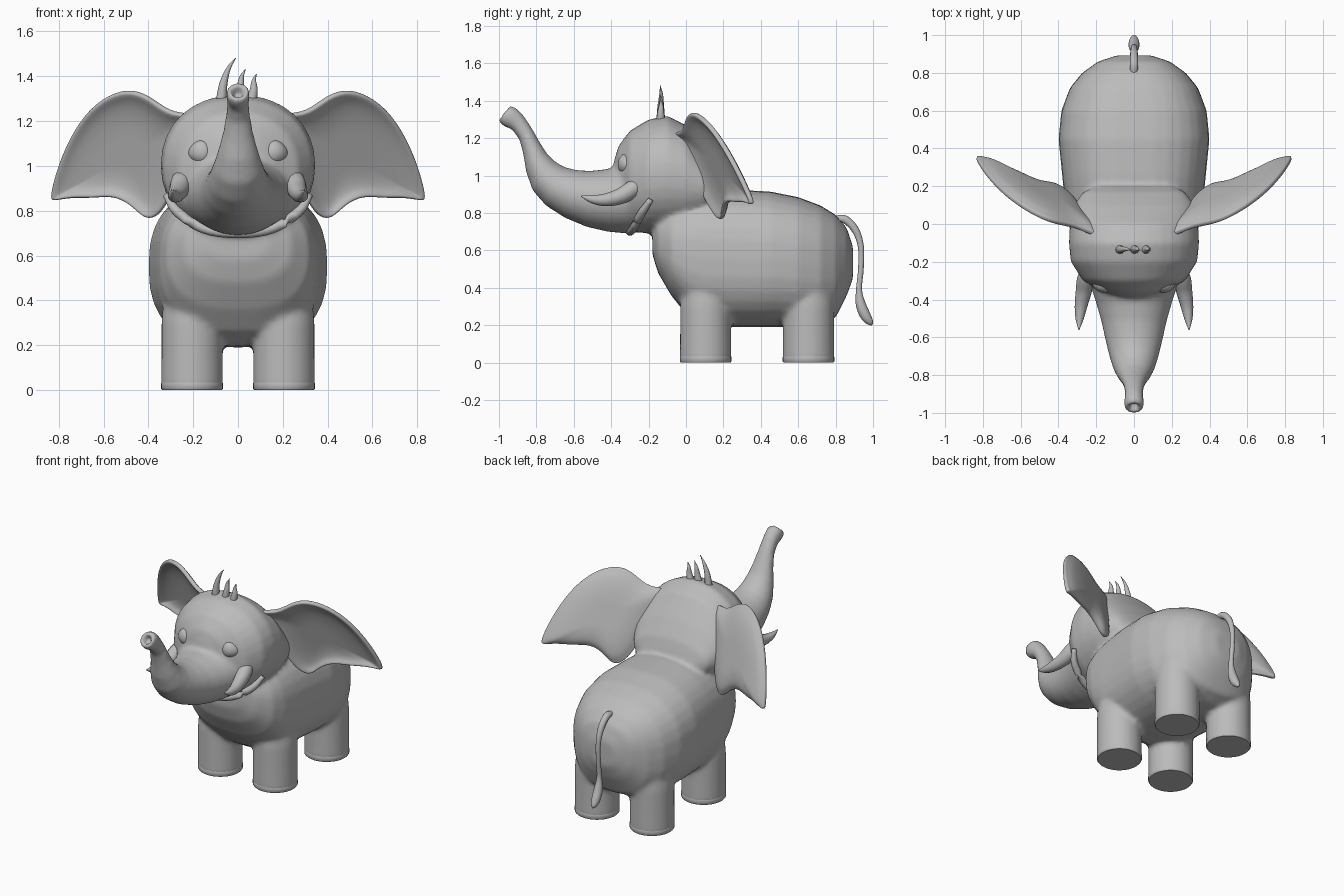
import bpy, bmesh, math
from mathutils import Vector

if "Cube" in bpy.data.objects:
    bpy.data.objects.remove(bpy.data.objects["Cube"])

grey = bpy.data.materials.new("elephant_grey")
grey.diffuse_color = (0.5, 0.5, 0.5, 1)
grey.use_nodes = True
grey.node_tree.nodes["Principled BSDF"].inputs["Base Color"].default_value = grey.diffuse_color


def make(name, bm):
    bmesh.ops.recalc_face_normals(bm, faces=bm.faces[:])
    me = bpy.data.meshes.new(name)
    bm.to_mesh(me)
    bm.free()
    me.materials.append(grey)
    for p in me.polygons:
        p.use_smooth = True
    ob = bpy.data.objects.new(name, me)
    bpy.context.collection.objects.link(ob)
    return ob


def skin(bm, rings):
    """Bridge rings of points and close both ends."""
    vr = [[bm.verts.new(p) for p in r] for r in rings]
    n = len(vr[0])
    for a, b in zip(vr, vr[1:]):
        for i in range(n):
            j = (i + 1) % n
            bm.faces.new((a[i], a[j], b[j], b[i]))
    bm.faces.new(vr[0])
    bm.faces.new(vr[-1])


def oval(bottom, top, w, e=2.0, n=32):
    """Superellipse ring between two (y, z) points with half width w."""
    c = Vector((0, (bottom[0] + top[0]) / 2, (bottom[1] + top[1]) / 2))
    up = Vector((0, top[0], top[1])) - c
    pts = []
    for i in range(n):
        t = 2 * math.pi * i / n
        s, k = math.sin(t), math.cos(t)
        px = math.copysign(abs(k) ** (2 / e), k) * w
        pu = math.copysign(abs(s) ** (2 / e), s)
        pts.append(c + Vector((px, 0, 0)) + up * pu)
    return pts


def smooth_path(pts, steps=5):
    """Catmull-Rom through (x, y, z, radius) points."""
    p = [Vector(q) for q in pts]
    p = [2 * p[0] - p[1]] + p + [2 * p[-1] - p[-2]]
    out = []
    for i in range(1, len(p) - 2):
        a, b, c, d = p[i - 1:i + 3]
        for s in range(steps):
            t = s / steps
            out.append(0.5 * (2 * b + (c - a) * t + (2 * a - 5 * b + 4 * c - d) * t * t
                              + (3 * b - a - 3 * c + d) * t ** 3))
    return out + [p[-2]]


def tube(name, pts, n=12):
    path = smooth_path(pts)
    rings = []
    for i, q in enumerate(path):
        d = (path[min(i + 1, len(path) - 1)] - path[max(i - 1, 0)]).to_3d().normalized()
        ref = Vector((1, 0, 0)) if abs(d.x) < 0.8 else Vector((0, 1, 0))
        u = d.cross(ref).normalized()
        v = d.cross(u)
        r = max(q[3], 0.002)
        rings.append([q.to_3d() + r * (u * math.cos(2 * math.pi * k / n) + v * math.sin(2 * math.pi * k / n))
                      for k in range(n)])
    bm = bmesh.new()
    skin(bm, rings)
    return make(name, bm)


# Body, head, trunk and legs, fused into one smooth skin
bm = bmesh.new()
body = [(-.18, .58, .74, .14), (-.15, .48, .80, .24), (-.08, .36, .85, .32), (0, .26, .89, .35),
        (.1, .20, .915, .365), (.25, .19, .925, .38), (.45, .19, .915, .40), (.6, .19, .885, .385),
        (.72, .20, .84, .34), (.8, .24, .79, .275), (.86, .36, .72, .19), (.893, .45, .62, .09)]
skin(bm, [oval((y, a), (y, b), w, 2.5) for y, a, b, w in body])
head = [(-.385, .83, 1.08, .08), (-.36, .75, 1.16, .16), (-.3, .70, 1.24, .27), (-.2, .69, 1.30, .335),
        (-.1, .69, 1.32, .345), (0, .70, 1.27, .34), (.1, .75, 1.14, .32), (.17, .80, 1.03, .27),
        (.2, .85, .95, .2)]
skin(bm, [oval((y, a), (y, b), w, 2.15) for y, a, b, w in head])
trunk = [((-.22, .70), (-.25, 1.08), .25), ((-.32, .69), (-.34, 1.06), .23), ((-.42, .70), (-.42, 1.035), .20),
         ((-.53, .725), (-.51, 1.025), .172), ((-.65, .775), (-.59, 1.03), .15), ((-.75, .84), (-.65, 1.045), .13),
         ((-.82, .92), (-.70, 1.075), .11), ((-.855, 1.02), (-.745, 1.12), .088),
         ((-.87, 1.11), (-.785, 1.185), .068), ((-.89, 1.19), (-.83, 1.265), .054),
         ((-.93, 1.245), (-.87, 1.325), .049), ((-.98, 1.265), (-.91, 1.365), .053),
         ((-1.008, 1.295), (-.945, 1.375), .053), ((-.998, 1.312), (-.955, 1.36), .03),
         ((-.955, 1.285), (-.925, 1.325), .025)]
skin(bm, [oval(a, b, w) for a, b, w in trunk])
for sx in (-1, 1):
    for cy in (.105, .655):
        leg = [(.01, .138), (.15, .137), (.3, .137), (.42, .125), (.5, .09)]
        skin(bm, [[Vector((sx * .205 + r * math.cos(k * math.pi / 16), cy + r * math.sin(k * math.pi / 16), z))
                   for k in range(32)] for z, r in leg])
skin_ob = make("body_head_and_trunk", bm)
m = skin_ob.modifiers.new("fuse", 'REMESH')
m.mode = 'VOXEL'
m.voxel_size = 0.014
m.use_smooth_shade = True
m = skin_ob.modifiers.new("soften", 'SMOOTH')
m.factor = 0.5
m.iterations = 8

# Flat foot soles
for sx, side in ((-1, "left"), (1, "right")):
    for cy, end in ((.105, "front"), (.655, "rear")):
        bm = bmesh.new()
        prof = [(0, .133), (.006, .138), (.03, .138), (.045, .132)]
        skin(bm, [[Vector((sx * .205 + r * math.cos(k * math.pi / 16), cy + r * math.sin(k * math.pi / 16), z))
                   for k in range(32)] for z, r in prof])
        ob = make(f"{end}_{side}_foot", bm)
        bpy.context.view_layer.objects.active = ob
        ob.select_set(True)
        bpy.ops.object.shade_smooth_by_angle(angle=math.radians(40))
        ob.select_set(False)

# Ears: cupped sheets with a rim that curls forward
outline = [(.15, 1.24), (.29, 1.225), (.38, 1.30), (.47, 1.345), (.58, 1.32), (.69, 1.23), (.775, 1.08),
           (.825, .93), (.838, .855), (.825, .842), (.75, .86), (.65, .855), (.56, .868), (.48, .83),
           (.42, .765), (.37, .765), (.32, .82), (.27, .95), (.22, 1.1)]
for sx, side in ((-1, "left"), (1, "right")):
    bm = bmesh.new()
    cx, cz = .47, 1.06
    rings = []
    for s, dip in ((1, 0), (.94, .004), (.82, .03), (.5, .045), (.2, .045)):
        ring = []
        for x, z in outline:
            x, z = cx + (x - cx) * s, cz + (z - cz) * s
            y = .025 + .45 * (x - .47) + .34 * (1.34 - z) + dip
            ring.append(bm.verts.new((sx * x, y, z)))
        rings.append(ring)
    n = len(outline)
    for a, b in zip(rings, rings[1:]):
        for i in range(n):
            bm.faces.new((a[i], a[(i + 1) % n], b[(i + 1) % n], b[i]))
    bm.faces.new(rings[-1])
    ear = make(f"{side}_ear", bm)
    m = ear.modifiers.new("thickness", 'SOLIDIFY')
    m.thickness = 0.028
    m.offset = 0
    m = ear.modifiers.new("round", 'SUBSURF')
    m.levels = m.render_levels = 2

    # Eye
    bm = bmesh.new()
    bmesh.ops.create_uvsphere(bm, u_segments=24, v_segments=14, radius=1)
    for v in bm.verts:
        v.co = Vector((v.co.x * .058, v.co.y * .045, v.co.z * (.052 - .012 * sx * v.co.x)))
    eye = make(f"{side}_eye", bm)
    eye.location = (sx * .17, -.315, 1.06)
    eye.rotation_euler = (0, sx * math.radians(12), sx * math.radians(35))

    # Tusk
    tube(f"{side}_tusk", [(sx * .24, -.24, .96, .04), (sx * .255, -.29, .925, .046), (sx * .265, -.35, .89, .043),
                          (sx * .28, -.43, .87, .034), (sx * .288, -.5, .873, .022), (sx * .292, -.56, .89, .003)])

# Lower lip
tube("lower_lip", [(-.32, -.19, .87, .015), (-.27, -.24, .795, .022), (-.15, -.28, .72, .022),
                   (0, -.30, .70, .022), (.15, -.28, .72, .022), (.27, -.24, .795, .022), (.32, -.19, .87, .015)])

# Hair tufts
for name, x, tipx, tipz in (("tall_hair", -.075, -.01, 1.482), ("middle_hair", 0, .033, 1.432),
                            ("short_hair", .06, .082, 1.41)):
    h = tipz - 1.29
    tube(name, [(x, -.135, 1.29, .024), (x + .01, -.135, 1.29 + h * .4, .018),
                (x + (tipx - x) * .5, -.133, 1.29 + h * .75, .01), (tipx, -.138, tipz, .001)])

# Tail with a tuft at the end
tube("tail", [(0, .80, .765, .02), (0, .85, .765, .022), (0, .905, .71, .02), (0, .935, .62, .016),
              (0, .935, .5, .015), (0, .925, .39, .016), (0, .935, .31, .027), (0, .96, .25, .028),
              (0, .985, .215, .018), (0, .995, .2, .003)])
